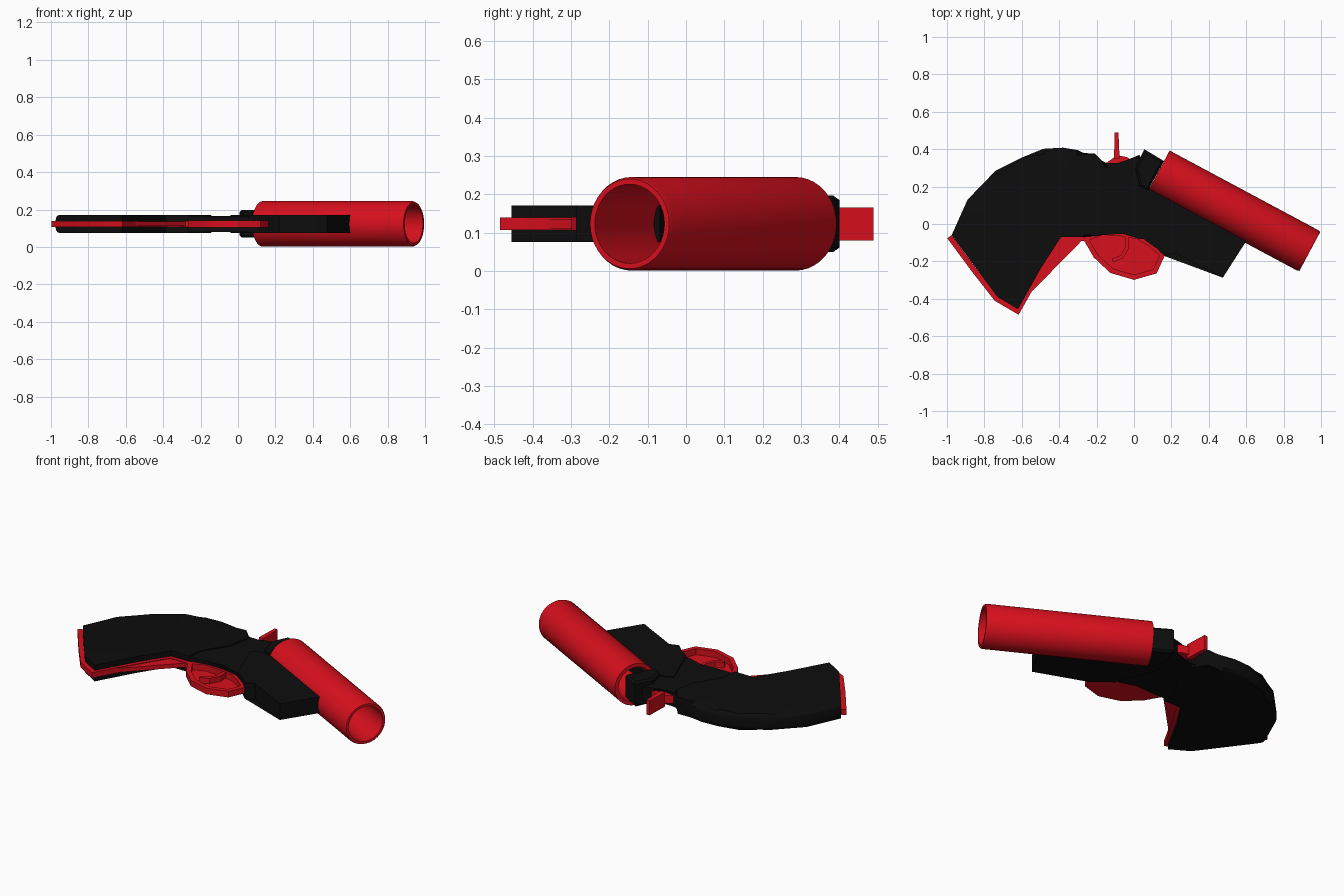
import bpy, bmesh, math
from mathutils import Vector

if "Cube" in bpy.data.objects:
    bpy.data.objects.remove(bpy.data.objects["Cube"])

ZC = 0.123  # mid-plane of the pistol lying on its side


def material(name, rgb):
    m = bpy.data.materials.new(name)
    m.diffuse_color = (*rgb, 1)
    m.use_nodes = True
    m.node_tree.nodes["Principled BSDF"].inputs["Base Color"].default_value = m.diffuse_color
    return m


RED = material("red", (0.68, 0.005, 0.012))
BLACK = material("black", (0.004, 0.004, 0.004))


def finish(bm, name, mat):
    bmesh.ops.recalc_face_normals(bm, faces=bm.faces)
    me = bpy.data.meshes.new(name)
    bm.to_mesh(me)
    bm.free()
    ob = bpy.data.objects.new(name, me)
    bpy.context.collection.objects.link(ob)
    me.materials.append(mat)
    bpy.ops.object.select_all(action='DESELECT')
    bpy.context.view_layer.objects.active = ob
    ob.select_set(True)
    bpy.ops.object.shade_smooth_by_angle(angle=math.radians(28))
    return ob


def plate(name, pts, half, mat, bevel=0, edges=None, segs=2):
    """Profile in XY extruded to ZC +- half; chosen rim edges are rounded."""
    bm = bmesh.new()
    n = len(pts)
    lo = [bm.verts.new((x, y, ZC - half)) for x, y in pts]
    hi = [bm.verts.new((x, y, ZC + half)) for x, y in pts]
    bm.faces.new(lo[::-1])
    bm.faces.new(hi)
    for i in range(n):
        j = (i + 1) % n
        bm.faces.new((lo[i], lo[j], hi[j], hi[i]))
    if bevel:
        rim = [bm.edges.get((r[i], r[(i + 1) % n]))
               for r in (lo, hi) for i in (edges or range(n))]
        bmesh.ops.bevel(bm, geom=rim, offset=bevel, segments=segs,
                        profile=0.5, affect='EDGES')
    caps = [f for f in bm.faces if len(f.verts) > 4]
    bmesh.ops.triangulate(bm, faces=caps)
    return finish(bm, name, mat)


def strip(name, path, width, half, mat):
    """Flat bar of constant width following a path."""
    p = [Vector(q) for q in path]
    left, right = [], []
    for i, q in enumerate(p):
        a = (q - p[i - 1]).normalized() if i else (p[1] - q).normalized()
        b = (p[i + 1] - q).normalized() if i < len(p) - 1 else a
        t = (a + b).normalized()
        nrm = Vector((-t.y, t.x)) * (width / 2 / max(0.5, t.dot(a)))
        left.append(q + nrm)
        right.append(q - nrm)
    return plate(name, left + right[::-1], half, mat)


# Barrel: open tube, lathed wall section swept around its axis
start, end = Vector((0.133, 0.285, ZC)), Vector((0.94, -0.147, ZC))
axis = (end - start).normalized()
side = Vector((-axis.y, axis.x, 0))
length = (end - start).length
section = [(0, 0.1), (0, 0.122), (length - 0.012, 0.122), (length, 0.117), (length, 0.103)]
bm = bmesh.new()
N = 40
rings = []
for k in range(N):
    a = 2 * math.pi * k / N
    d = side * math.cos(a) + Vector((0, 0, math.sin(a)))
    rings.append([bm.verts.new(start + axis * t + d * r) for t, r in section])
for k in range(N):
    r0, r1 = rings[k], rings[(k + 1) % N]
    for i in range(len(section)):
        j = (i + 1) % len(section)
        bm.faces.new((r0[i], r0[j], r1[j], r1[i]))
finish(bm, "barrel", RED)

# Grip: rounded along the back, square at the butt
plate("grip", [
    (-0.975, -0.06), (-0.89, 0.13), (-0.74, 0.285), (-0.6, 0.355), (-0.485, 0.402),
    (-0.38, 0.408), (-0.3, 0.395), (-0.22, 0.35), (-0.14, 0.325), (-0.17, 0.17),
    (-0.26, 0.03), (-0.27, -0.07), (-0.39, -0.07), (-0.5, -0.24), (-0.62, -0.455),
    (-0.73, -0.39)], 0.048, BLACK, 0.028, range(0, 8), 3)

# Frame neck joining the grip to the breech
plate("frame_neck", [
    (-0.25, 0.36), (-0.14, 0.325), (-0.09, 0.315), (-0.03, 0.335), (0.03, 0.37),
    (0.08, 0.19), (0.1, -0.1), (0.03, -0.07), (-0.06, -0.052), (-0.15, -0.048),
    (-0.28, -0.07), (-0.32, 0.1)], 0.042, BLACK, 0.01, None, 1)

# Fore-end under the barrel
plate("fore_end", [
    (-0.04, 0.17), (0.06, 0.215), (0.615, -0.068), (0.475, -0.287), (0.22, -0.155),
    (0.165, -0.172), (0.12, -0.13), (0.06, -0.088)], 0.048, BLACK)

# Breech block behind the barrel
plate("breech_block", [
    (0.055, 0.4), (0.16, 0.337), (0.075, 0.18), (0.03, 0.2), (0.008, 0.3)],
    0.074, BLACK, 0.012, None, 1)

# Red edging round the butt and front strap
strip("grip_trim", [
    (-0.987, -0.068), (-0.86, -0.24), (-0.735, -0.4), (-0.622, -0.466),
    (-0.54, -0.32), (-0.388, -0.077), (-0.26, -0.078)], 0.028, 0.016, RED)
plate("grip_web", [(-0.56, -0.375), (-0.28, -0.09), (-0.385, -0.07)], 0.012, RED)

# Trigger guard and trigger
strip("trigger_guard", [
    (-0.26, -0.075), (-0.205, -0.17), (-0.12, -0.25), (0, -0.285), (0.112, -0.253),
    (0.152, -0.165), (0.09, -0.11), (0.02, -0.068), (-0.06, -0.053), (-0.17, -0.045),
    (-0.26, -0.08)], 0.026, 0.018, RED)
strip("trigger", [
    (-0.04, -0.04), (-0.038, -0.125), (-0.065, -0.175), (-0.115, -0.195)],
    0.02, 0.016, RED)

# Hammer body and wide thumb spur
plate("hammer", [
    (-0.15, 0.325), (-0.09, 0.368), (-0.04, 0.358), (0.0, 0.335), (-0.09, 0.29)],
    0.024, RED)
plate("hammer_spur", [
    (-0.107, 0.35), (-0.103, 0.489), (-0.083, 0.489), (-0.077, 0.35)], 0.043, RED)
